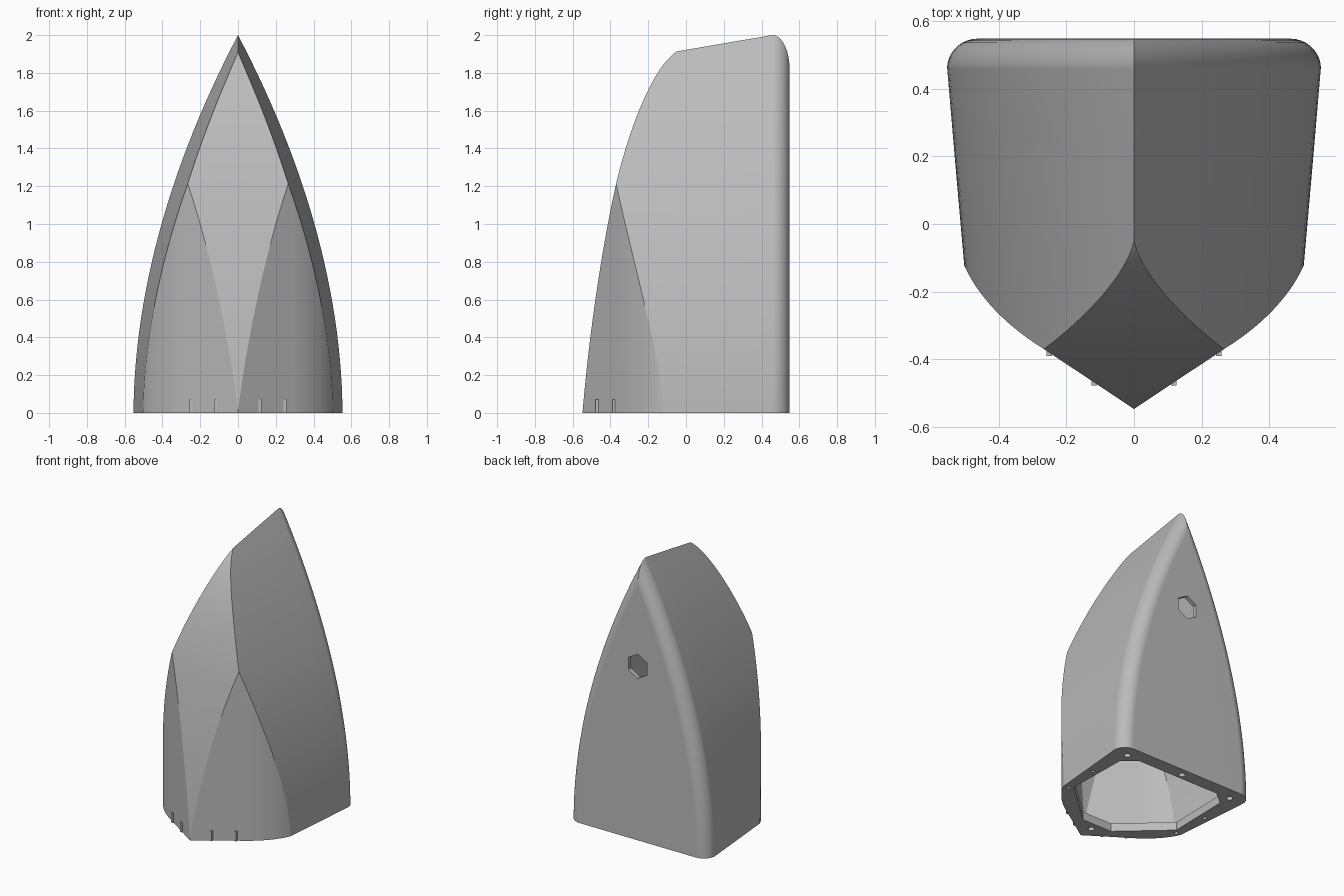
import bpy, bmesh
from math import sin, cos, pi
from mathutils import Vector
from mathutils.geometry import interpolate_bezier

cube = bpy.data.objects.get("Cube")
if cube:
    bpy.data.objects.remove(cube, do_unlink=True)

grey = bpy.data.materials.new("plain_grey")
grey.use_nodes = True
grey.diffuse_color = (0.5, 0.5, 0.5, 1)
grey.node_tree.nodes["Principled BSDF"].inputs["Base Color"].default_value = (0.5, 0.5, 0.5, 1)

HALF, TALL, POWER = 0.553, 2.0, 1.9      # pointed arch of the side walls
BACK, ROUND, TAPER = 0.548, 0.09, 0.088  # back plane, edge rounding, narrowing to the front


def finish(name, bm):
    bmesh.ops.recalc_face_normals(bm, faces=bm.faces)
    mesh = bpy.data.meshes.new(name)
    bm.to_mesh(mesh)
    bm.free()
    mesh.materials.append(grey)
    ob = bpy.data.objects.new(name, mesh)
    bpy.context.scene.collection.objects.link(ob)
    return ob


def prism(name, points, axis, low, high):
    """Extrude a 2D outline along the named axis."""
    place = {"x": lambda a, b, h: (h, a, b),
             "y": lambda a, b, h: (a, h, b),
             "z": lambda a, b, h: (a, b, h)}[axis]
    bm = bmesh.new()
    face = bm.faces.new([bm.verts.new(place(a, b, low)) for a, b in points])
    out = bmesh.ops.extrude_face_region(bm, geom=[face])
    verts = [v for v in out["geom"] if isinstance(v, bmesh.types.BMVert)]
    bmesh.ops.translate(bm, verts=verts, vec=place(0, 0, high - low))
    return finish(name, bm)


def combine(ob, cutter, operation):
    mod = ob.modifiers.new(operation.lower(), "BOOLEAN")
    mod.object, mod.operation, mod.solver = cutter, operation, "EXACT"
    bpy.ops.object.select_all(action="DESELECT")
    bpy.context.view_layer.objects.active = ob
    ob.select_set(True)
    bpy.ops.object.modifier_apply(modifier=mod.name)
    bpy.data.objects.remove(cutter, do_unlink=True)


def curve(points, steps):
    return [tuple(p)[:2] for p in interpolate_bezier(*[Vector((a, b, 0)) for a, b in points], steps)]


def mirrored(points):
    return points + [(-x, y) for x, y in reversed(points) if abs(x) > 1e-6]


def arch(name, inset, floor, steps=28):
    """Loft arch sections from front to back, rounding the back edge."""
    radius = ROUND - inset
    centre = BACK - ROUND
    stations = [(y, TAPER * (centre - y)) for y in (-0.65, -0.45, -0.25, -0.05, 0.15, 0.3, centre)]
    for i in range(1, 10):
        angle = i / 9 * pi / 2
        stations.append((centre + radius * sin(angle), radius * (1 - cos(angle))))
    bm = bmesh.new()
    rings = []
    for y, narrow in stations:
        narrow += inset
        top = TALL * (1 - narrow / HALF) ** (1 / POWER)
        side = []
        for i in range(steps):
            z = floor + (top - floor) * i / steps
            side.append((HALF * (1 - (z / TALL) ** POWER) - narrow, z))
        section = side + [(0, top)] + [(-x, z) for x, z in reversed(side)]
        rings.append([bm.verts.new((x, y, z)) for x, z in section])
    count = len(rings[0])
    for a, b in zip(rings, rings[1:]):
        for i in range(count):
            j = (i + 1) % count
            bm.faces.new((a[i], a[j], b[j], b[i]))
    bm.faces.new(rings[0])
    bm.faces.new(rings[-1])
    return finish(name, bm)


def hull(name, inset, floor):
    """Arch trimmed by the pointed plan and by the curved front profile."""
    body = arch(name, inset, floor)
    bow = curve([(0.269, -0.368), (0.355, -0.315), (0.455, -0.23), (0.503, -0.12)], 14)
    half = [(0, -0.547)] + bow + [(0.56, 0.55), (0.56, 0.8)]
    plan = [(x, y + inset * 1.2) for x, y in half]
    combine(body, prism("plan_cutter", mirrored(plan), "z", -0.2, 2.3), "INTERSECT")
    lower = curve([(-0.548, 0), (-0.515, 0.4), (-0.45, 0.85), (-0.373, 1.2)], 14)
    upper = curve([(-0.373, 1.2), (-0.3, 1.52), (-0.15, 1.91), (0, 1.935)], 20)
    profile = [(-0.557, -0.1)] + lower + upper[1:] + [(0.02, 2.3), (0.8, 2.3), (0.8, -0.1)]
    profile = [(y + inset, z - inset * 0.3) for y, z in profile]
    combine(body, prism("profile_cutter", profile, "x", -0.9, 0.9), "INTERSECT")
    return body


# Hollow shell with a thick mounting flange at the bottom
shell = hull("shell", 0, 0)
combine(shell, hull("cavity_cutter", 0.03, 0.06), "DIFFERENCE")

# Opening through the flange
opening = [(0.12, -0.38), (0.44, -0.09), (0.43, 0.37), (0.33, 0.45)]
combine(shell, prism("opening_cutter", mirrored(opening), "z", -0.1, 0.1), "DIFFERENCE")


def regular(sides, radius, x=0, y=0):
    return [(x + radius * sin(2 * pi * i / sides), y + radius * cos(2 * pi * i / sides))
            for i in range(sides)]


# Six-sided hole through the back wall
combine(shell, prism("port_cutter", regular(6, 0.087, 0, 1.25), "y", 0.4, 0.7), "DIFFERENCE")

# Screw holes around the flange
holes = [(0, 0.49, 0.022), (0, -0.44, 0.022)]
for side in (-1, 1):
    holes += [(side * 0.44, 0.455, 0.022), (side * 0.465, -0.12, 0.013), (side * 0.48, 0.15, 0.013)]
for x, y, radius in holes:
    combine(shell, prism("screw_cutter", regular(12, radius, x, y), "z", -0.1, 0.065), "DIFFERENCE")

bpy.context.view_layer.objects.active = shell
shell.select_set(True)
bpy.ops.object.shade_smooth_by_angle(angle=0.33)
weighted = shell.modifiers.new("even_shading", "WEIGHTED_NORMAL")
weighted.keep_sharp = True

# Small locating ribs at the foot of the front faces
for side, word in ((1, "left"), (-1, "right")):
    for x, y, spot in ((0.117, -0.478, "inner"), (0.25, -0.39, "outer")):
        a, b = side * x - 0.008, side * x + 0.008
        outline = [(a, y), (b, y), (b, y + 0.03), (a, y + 0.03)]
        prism(f"{word}_{spot}_rib", outline, "z", 0, 0.07)
